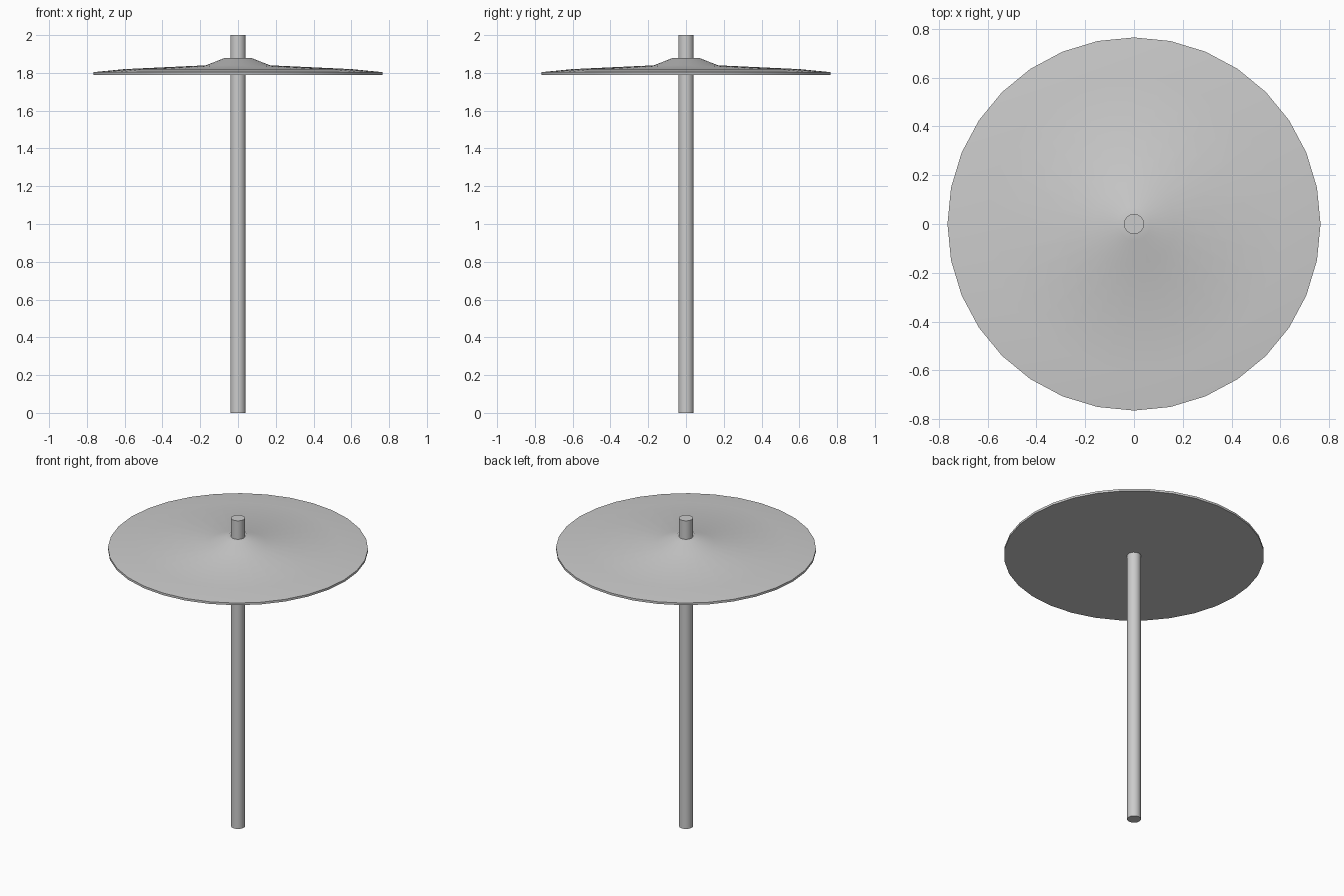
import bpy, bmesh
from math import radians, cos, sin, tau

if "Cube" in bpy.data.objects:
    bpy.data.objects.remove(bpy.data.objects["Cube"])


def lathe(name, profile, sides):
    """Revolve (radius, z) points around z; both ends are capped."""
    bm = bmesh.new()
    rings = [[bm.verts.new((r * cos(tau * i / sides), r * sin(tau * i / sides), z))
              for i in range(sides)] for r, z in profile]
    for a, b in zip(rings, rings[1:]):
        for i in range(sides):
            j = (i + 1) % sides
            bm.faces.new((a[i], a[j], b[j], b[i]))
    bm.faces.new(rings[0][::-1])
    bm.faces.new(rings[-1])
    mesh = bpy.data.meshes.new(name)
    bm.to_mesh(mesh)
    bm.free()
    obj = bpy.data.objects.new(name, mesh)
    bpy.context.collection.objects.link(obj)
    bpy.ops.object.select_all(action='DESELECT')
    obj.select_set(True)
    bpy.context.view_layer.objects.active = obj
    bpy.ops.object.shade_smooth_by_angle(angle=radians(30))
    return obj


# Straight pole through the canopy
lathe("pole", [(0.041, 0), (0.041, 2)], 16)

# Shallow disc canopy with flat underside and raised hub
lathe("canopy", [(0.765, 1.79), (0.765, 1.804), (0.6, 1.82),
                 (0.17, 1.84), (0.068, 1.88)], 32)
